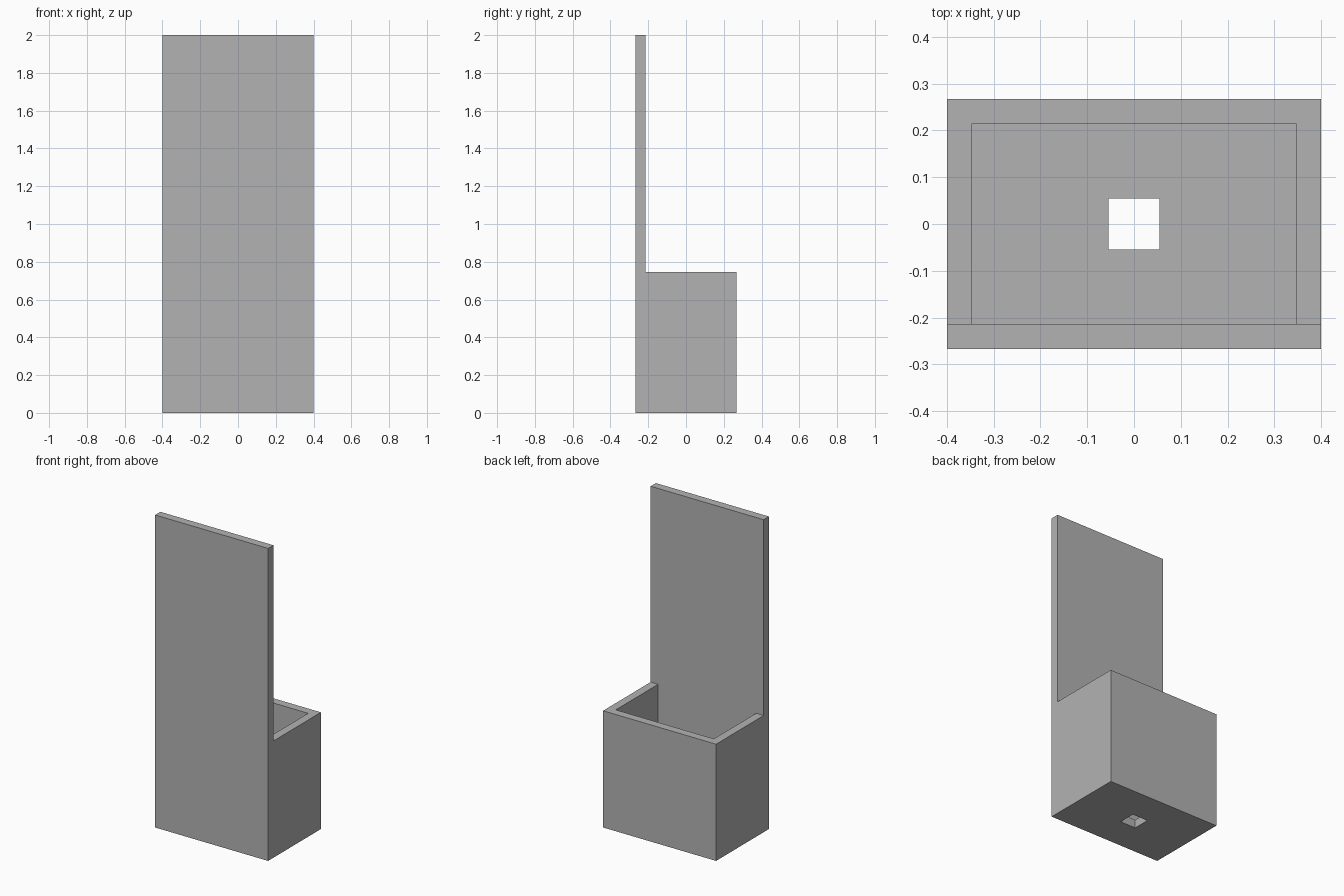
import bpy
import bmesh
from mathutils import Vector

cube = bpy.data.objects.get("Cube")
if cube:
    bpy.data.objects.remove(cube, do_unlink=True)

# Main dimensions
HALF_W, HALF_D = 0.4, 0.267
WALL = 0.053
BOX_H, PANEL_H = 0.747, 2.0
HOLE = 0.055

grey = bpy.data.materials.new("plain_grey")
grey.use_nodes = True
colour = (0.45, 0.45, 0.45, 1)
grey.diffuse_color = colour
grey.node_tree.nodes["Principled BSDF"].inputs["Base Color"].default_value = colour


def make_object(name, bm):
    bmesh.ops.recalc_face_normals(bm, faces=bm.faces)
    mesh = bpy.data.meshes.new(name)
    bm.to_mesh(mesh)
    bm.free()
    mesh.materials.append(grey)
    obj = bpy.data.objects.new(name, mesh)
    bpy.context.collection.objects.link(obj)
    return obj


def prism(name, profile, half_width):
    """Extrude a (y, z) profile across x."""
    bm = bmesh.new()
    face = bm.faces.new([bm.verts.new((-half_width, y, z)) for y, z in profile])
    moved = bmesh.ops.extrude_face_region(bm, geom=[face])["geom"]
    verts = [v for v in moved if isinstance(v, bmesh.types.BMVert)]
    bmesh.ops.translate(bm, verts=verts, vec=Vector((2 * half_width, 0, 0)))
    return make_object(name, bm)


def block(name, half_x, half_y, z0, z1):
    profile = [(-half_y, z0), (half_y, z0), (half_y, z1), (-half_y, z1)]
    return prism(name, profile, half_x)


def cut(target, cutter):
    cutter.hide_render = True
    cutter.hide_set(True)
    mod = target.modifiers.new(cutter.name, 'BOOLEAN')
    mod.operation = 'DIFFERENCE'
    mod.solver = 'EXACT'
    mod.object = cutter


# Box and tall front panel share one L-shaped side profile
step = -HALF_D + WALL
holder = prism("wall_box_with_panel", [
    (-HALF_D, 0), (HALF_D, 0), (HALF_D, BOX_H),
    (step, BOX_H), (step, PANEL_H), (-HALF_D, PANEL_H)], HALF_W)

# Open compartment and square hole through the floor
cut(holder, block("compartment_cutter", HALF_W - WALL, HALF_D - WALL, WALL, BOX_H + WALL))
cut(holder, block("floor_hole_cutter", HOLE, HOLE, -WALL, 2 * WALL))

# Bake the cuts and remove the cutters
graph = bpy.context.evaluated_depsgraph_get()
result = bpy.data.meshes.new_from_object(holder.evaluated_get(graph))
cutters = [m.object for m in holder.modifiers]
holder.modifiers.clear()
holder.data = result
for cutter in cutters:
    bpy.data.objects.remove(cutter, do_unlink=True)
